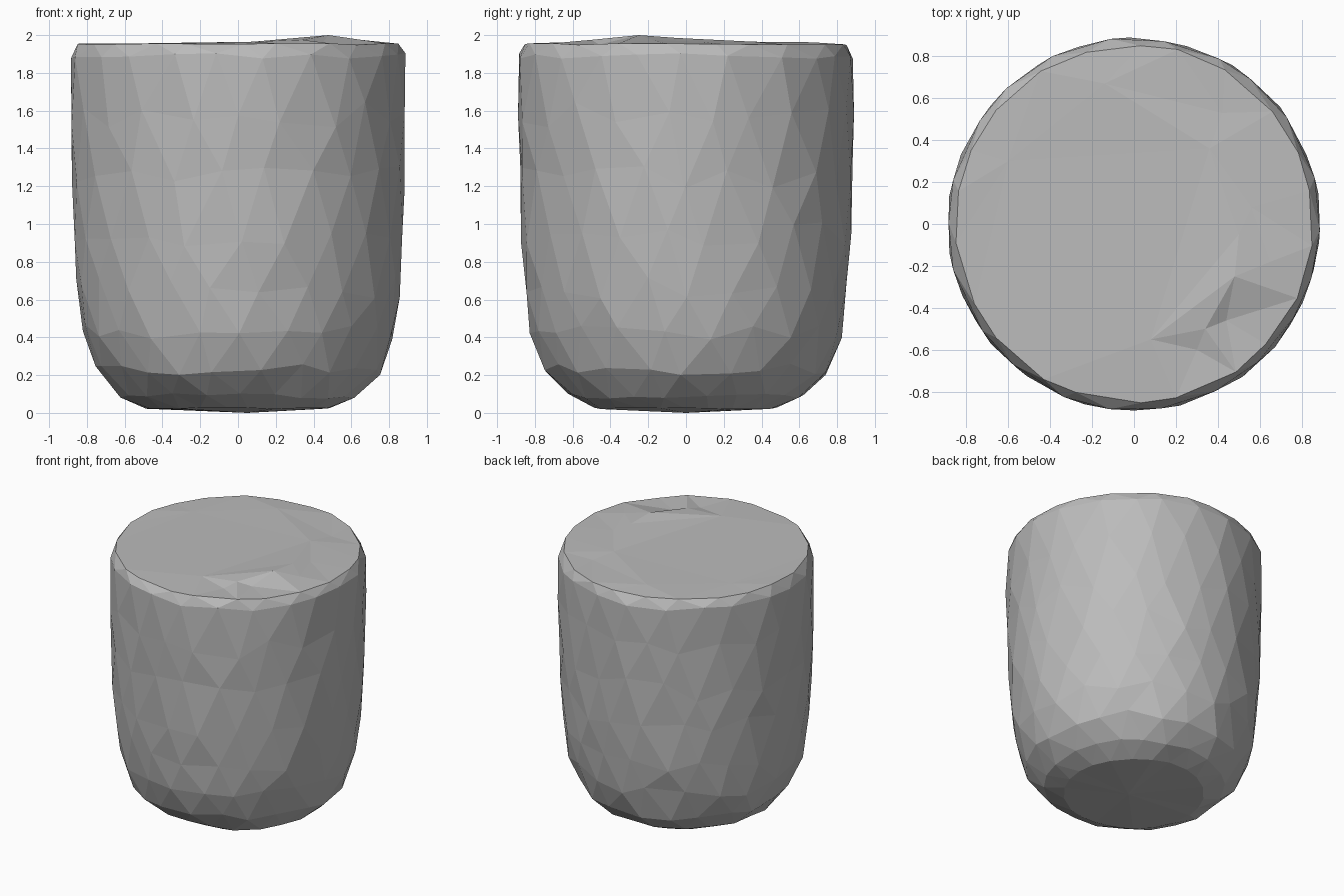
import bpy
import bmesh
import math
import random
from mathutils import Vector
from mathutils.geometry import delaunay_2d_cdt

if "Cube" in bpy.data.objects:
    bpy.data.objects.remove(bpy.data.objects["Cube"], do_unlink=True)

random.seed(7)
SIDES = 22

# Wall profile from base to rim: radius, height, vertical jitter
PROFILE = [(0.49, 0.025, 0.005), (0.63, 0.09, 0.015), (0.755, 0.23, 0.03),
           (0.825, 0.43, 0.05), (0.855, 0.66, 0.06), (0.875, 0.95, 0.07),
           (0.885, 1.25, 0.07), (0.891, 1.58, 0.07), (0.888, 1.89, 0.015),
           (0.855, 1.952, 0.005)]

# Shallow chipped ridge on the flat top: x, y, height
TOP_POINTS = [(0.08, -0.55, 1.965), (0.30, -0.60, 1.95), (0.34, -0.50, 1.975),
              (0.48, -0.25, 2.0), (0.65, -0.18, 1.975), (0.44, -0.46, 1.95),
              (0.50, -0.05, 1.985), (0.56, 0.08, 1.965), (0.36, 0.36, 1.965),
              (0.42, 0.53, 1.95), (-0.14, 0.67, 1.962), (-0.6, 0.3, 1.955)]

bm = bmesh.new()

# Irregular rings, each turned half a step from the one below
rings = []
for level, (radius, height, jitter) in enumerate(PROFILE):
    ring = []
    for i in range(SIDES):
        shift = 0.5 * (level % 2) + random.uniform(-0.17, 0.17)
        a = math.tau * (i + shift) / SIDES
        r = radius * random.uniform(0.993, 1.004)
        z = height + random.uniform(-jitter, jitter)
        ring.append(bm.verts.new((r * math.cos(a), r * math.sin(a), z)))
    rings.append(ring)

# Triangulated wall
for level in range(len(rings) - 1):
    low, high = rings[level], rings[level + 1]
    for i in range(SIDES):
        j = (i + 1) % SIDES
        if level % 2 == 0:
            bm.faces.new((low[i], low[j], high[i]))
            bm.faces.new((low[j], high[j], high[i]))
        else:
            bm.faces.new((low[i], low[j], high[j]))
            bm.faces.new((low[i], high[j], high[i]))

# Nearly flat base
base = bm.verts.new((0.05, 0, 0))
for i in range(SIDES):
    bm.faces.new((rings[0][(i + 1) % SIDES], rings[0][i], base))

# Faceted top spanning the rim and ridge points
cap = rings[-1] + [bm.verts.new(p) for p in TOP_POINTS]
rim_edges = [(i, (i + 1) % SIDES) for i in range(SIDES)]
result = delaunay_2d_cdt([Vector(v.co.xy) for v in cap], rim_edges, [], 1, 1e-6)
source = [cap[ids[0]] for ids in result[3]]
for face in result[2]:
    bm.faces.new([source[k] for k in face])

bmesh.ops.recalc_face_normals(bm, faces=bm.faces)
mesh = bpy.data.meshes.new("stump_body")
bm.to_mesh(mesh)
bm.free()

# Plain grey stone
grey = bpy.data.materials.new("stone_grey")
grey.use_nodes = True
colour = (0.5, 0.5, 0.5, 1)
grey.diffuse_color = colour
for node in grey.node_tree.nodes:
    if node.type == "BSDF_PRINCIPLED":
        node.inputs["Base Color"].default_value = colour
mesh.materials.append(grey)

body = bpy.data.objects.new("stump_body", mesh)
bpy.context.collection.objects.link(body)
